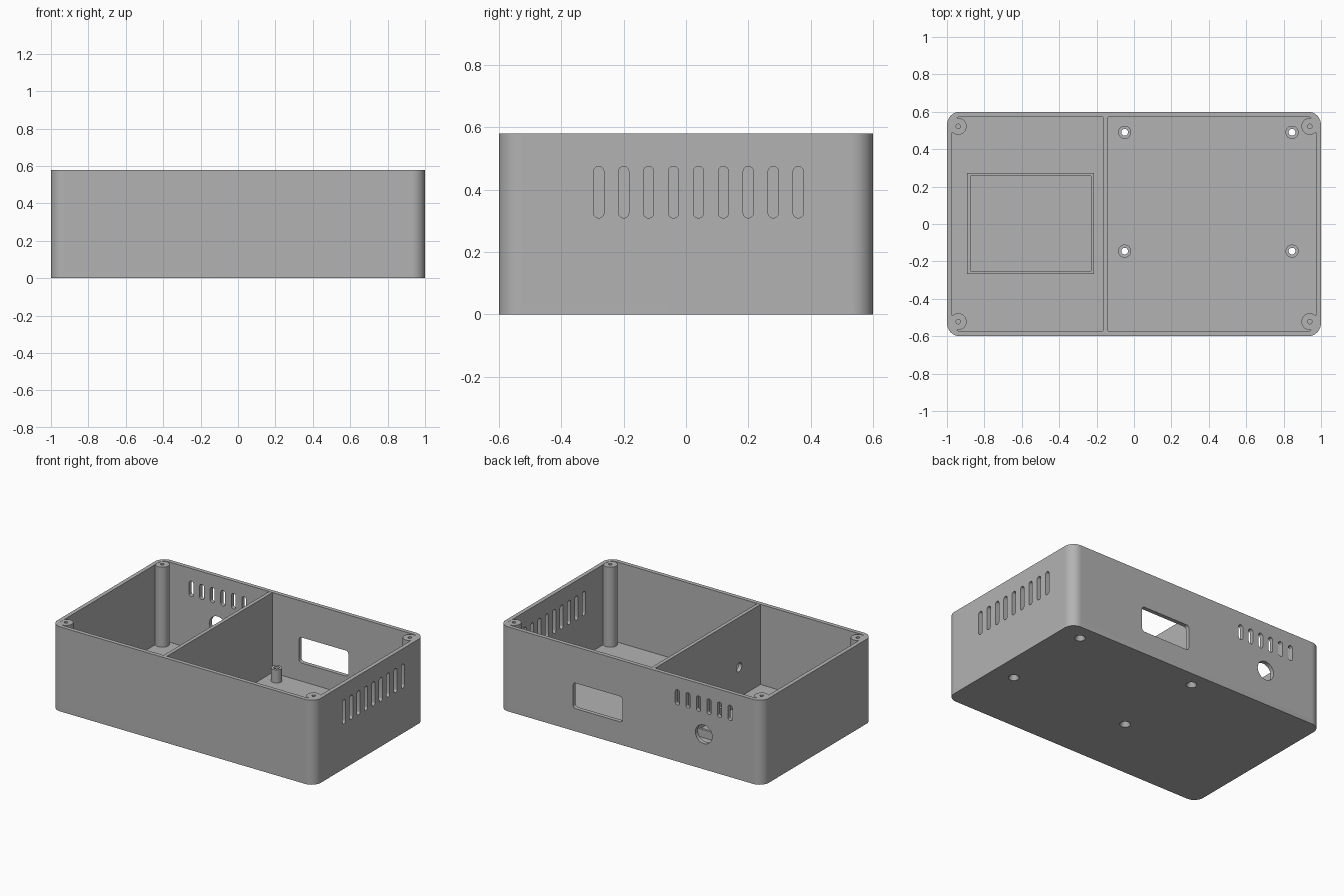
import bpy, bmesh, math
from math import cos, sin, pi

if "Cube" in bpy.data.objects:
    bpy.data.objects.remove(bpy.data.objects["Cube"], do_unlink=True)

HALF_X, HALF_Y, HEIGHT = 1.0, 0.6, 0.58
WALL, FLOOR, CORNER = 0.028, 0.03, 0.07
IN_X, IN_Y = HALF_X - WALL, HALF_Y - WALL
ARC_X, ARC_Y = HALF_X - CORNER, HALF_Y - CORNER

grey = bpy.data.materials.new("matte_grey")
grey.use_nodes = True
grey.diffuse_color = (0.45, 0.45, 0.45, 1)
grey.node_tree.nodes["Principled BSDF"].inputs["Base Color"].default_value = (0.45, 0.45, 0.45, 1)

# How a profile (u, v) at depth w maps to space for each extrusion axis
AXES = {
    "x": lambda u, v, w: (w, u, v),
    "y": lambda u, v, w: (u, w, v),
    "z": lambda u, v, w: (u, v, w),
}


def arc(u, v, r, start, sweep, n):
    """Points along an arc, both ends included."""
    return [(u + r * cos(start + sweep * i / n), v + r * sin(start + sweep * i / n))
            for i in range(n + 1)]


def circle(u, v, r, n=32):
    return arc(u, v, r, 0, 2 * pi, n)[:-1]


def rounded(u, v, w, h, r, n=8):
    """Rounded rectangle centred on (u, v)."""
    pts = []
    for q, (su, sv) in enumerate([(1, 1), (-1, 1), (-1, -1), (1, -1)]):
        pts += arc(u + su * (w / 2 - r), v + sv * (h / 2 - r), r, q * pi / 2, pi / 2, n)
    return pts


def rect(u0, u1, v0, v1):
    return [(u0, v0), (u1, v0), (u1, v1), (u0, v1)]


def plate(bm, loops, lo, hi, axis="z", far_loops=None):
    """Extrude an outline with holes; far_loops gives a tapered far side."""
    ends = []
    for outlines, depth in ((loops, lo), (far_loops or loops, hi)):
        rings, edges = [], []
        for pts in outlines:
            ring = [bm.verts.new(AXES[axis](u, v, depth)) for u, v in pts]
            edges += [bm.edges.new((a, b)) for a, b in zip(ring, ring[1:] + ring[:1])]
            rings.append(ring)
        bmesh.ops.triangle_fill(bm, edges=edges, normal=AXES[axis](0, 0, 1))
        ends.append(rings)
    for near, far in zip(*ends):
        for i in range(len(near)):
            j = (i + 1) % len(near)
            bm.faces.new((near[i], near[j], far[j], far[i]))


def finish(name, bm):
    bmesh.ops.recalc_face_normals(bm, faces=bm.faces[:])
    mesh = bpy.data.meshes.new(name)
    bm.to_mesh(mesh)
    bm.free()
    mesh.materials.append(grey)
    mesh.shade_smooth()
    mesh.set_sharp_from_angle(angle=math.radians(30))
    bpy.context.scene.collection.objects.link(bpy.data.objects.new(name, mesh))


# Floor with countersunk mounting holes
mounts = [(x, y) for x in (-0.05, 0.845) for y in (-0.145, 0.49)]
outline = rounded(0, 0, 2 * HALF_X, 2 * HALF_Y, CORNER, 12)
bm = bmesh.new()
plate(bm, [outline] + [circle(x, y, 0.034) for x, y in mounts], 0, FLOOR,
      far_loops=[outline] + [circle(x, y, 0.018) for x, y in mounts])
finish("floor", bm)

# Plain front and left-hand end walls
front_face = rect(-ARC_X, ARC_X, FLOOR, HEIGHT)
end_face = rect(-ARC_Y, ARC_Y, FLOOR, HEIGHT)
bm = bmesh.new()
plate(bm, [front_face], -HALF_Y, -IN_Y, "y")
finish("front_wall", bm)

bm = bmesh.new()
plate(bm, [end_face], -HALF_X, -IN_X, "x")
finish("right_wall", bm)

# Vented end wall
bm = bmesh.new()
slots = [rounded(-0.28 + 0.08 * i, 0.392, 0.033, 0.165, 0.016) for i in range(9)]
plate(bm, [end_face] + slots, IN_X, HALF_X, "x")
finish("left_vented_wall", bm)

# Back wall with window, cable hole and vents
bm = bmesh.new()
window = rounded(0.25, 0.243, 0.375, 0.175, 0.02)
cable_hole = circle(-0.555, 0.24, 0.064)
slots = [rounded(-0.755 + 0.08 * i, 0.44, 0.033, 0.105, 0.016) for i in range(6)]
plate(bm, [front_face, window, cable_hole] + slots, IN_Y, HALF_Y, "y")
finish("back_wall", bm)

# Rounded wall corners
bm = bmesh.new()
for q, (sx, sy) in enumerate([(1, 1), (-1, 1), (-1, -1), (1, -1)]):
    outer = arc(sx * ARC_X, sy * ARC_Y, CORNER, q * pi / 2, pi / 2, 12)
    inner = arc(sx * ARC_X, sy * ARC_Y, CORNER - WALL, q * pi / 2, pi / 2, 12)
    plate(bm, [outer + inner[::-1]], FLOOR, HEIGHT)
finish("wall_corners", bm)

# Hollow board standoffs
bm = bmesh.new()
for x, y in mounts:
    plate(bm, [circle(x, y, 0.035), circle(x, y, 0.018)], FLOOR, 0.12)
finish("board_standoffs", bm)

# Corner posts with blind screw holes
bm = bmesh.new()
for x in (-0.94, 0.94):
    for y in (-0.522, 0.522):
        post = circle(x, y, 0.045)
        plate(bm, [post], FLOOR, 0.42)
        plate(bm, [post, circle(x, y, 0.012, 20)], 0.42, HEIGHT - 0.001)
finish("corner_posts", bm)

# Divider with wire hole
bm = bmesh.new()
plate(bm, [rect(-0.58, 0.58, FLOOR, HEIGHT - 0.001), circle(-0.34, 0.237, 0.03)],
      -0.165, -0.14, "x")
finish("divider_wall", bm)

# Low retaining frame on the floor
bm = bmesh.new()
plate(bm, [rect(-0.893, -0.215, -0.267, 0.273), rect(-0.873, -0.231, -0.25, 0.256)],
      FLOOR, 0.085)
finish("retaining_frame", bm)
